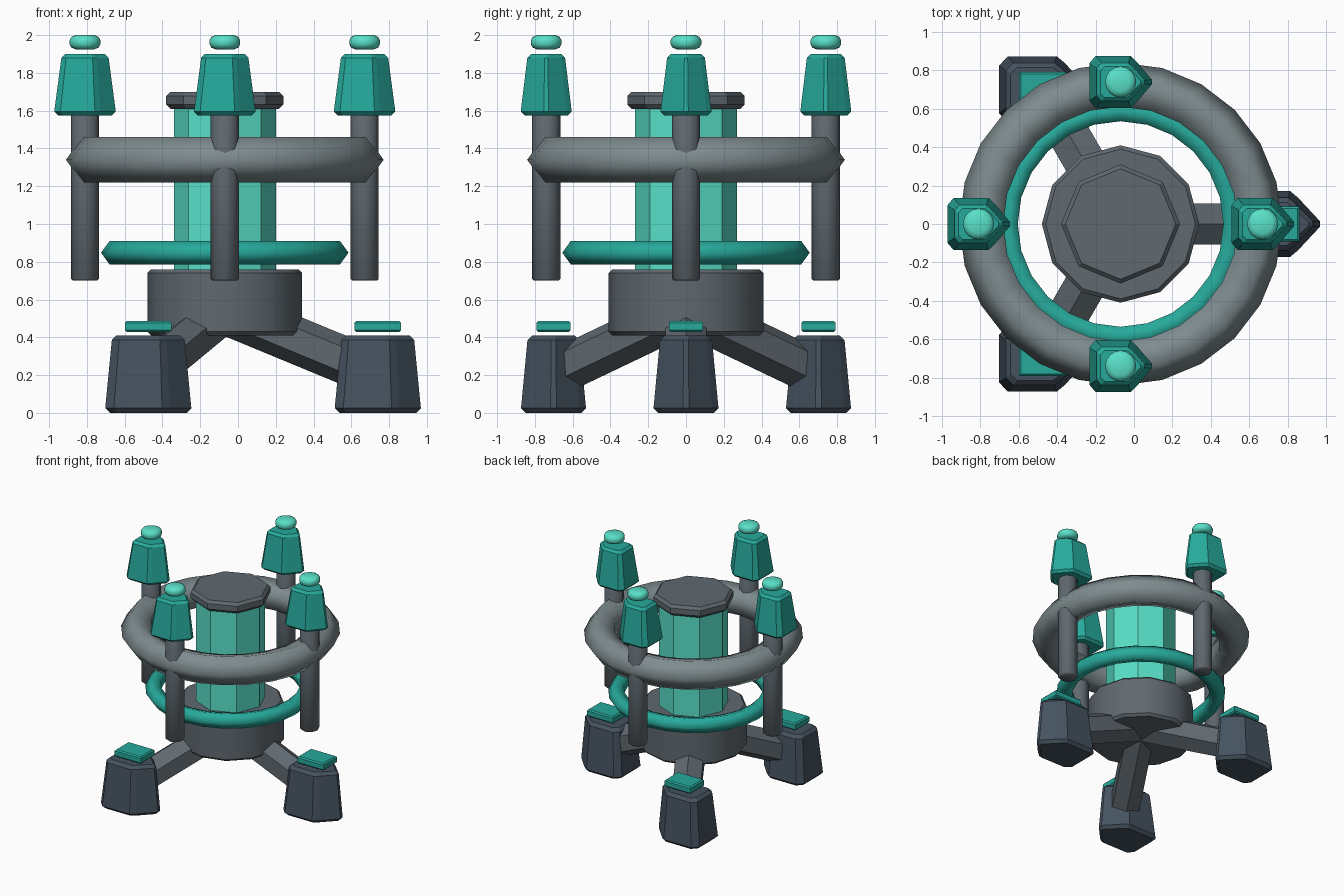
import bpy, bmesh
from math import sin, cos, pi, radians
from mathutils import Vector

if "Cube" in bpy.data.objects:
    bpy.data.objects.remove(bpy.data.objects["Cube"])

CX = -0.07  # main vertical axis


def mat(name, rgb):
    m = bpy.data.materials.new(name)
    m.diffuse_color = (*rgb, 1)
    m.use_nodes = True
    m.node_tree.nodes["Principled BSDF"].inputs["Base Color"].default_value = m.diffuse_color
    return m


TEAL = mat("teal", (0.02, 0.40, 0.33))
MINT = mat("mint", (0.10, 0.75, 0.58))
SLATE = mat("slate", (0.06, 0.085, 0.115))
STEEL = mat("steel", (0.115, 0.14, 0.16))
PALE = mat("pale_grey", (0.21, 0.26, 0.275))


def make(name, bm, material, loc=(0, 0, 0), smooth=None):
    bmesh.ops.recalc_face_normals(bm, faces=bm.faces[:])
    me = bpy.data.meshes.new(name)
    bm.to_mesh(me)
    bm.free()
    ob = bpy.data.objects.new(name, me)
    ob.location = loc
    bpy.context.collection.objects.link(ob)
    me.materials.append(material)
    if smooth:
        bpy.ops.object.select_all(action='DESELECT')
        ob.select_set(True)
        bpy.context.view_layer.objects.active = ob
        bpy.ops.object.shade_smooth_by_angle(angle=radians(smooth))
    return ob


def stack(name, rings, material, loc=(0, 0, 0), smooth=None):
    """Skin a list of closed rings of points and cap both ends."""
    bm = bmesh.new()
    loops = [[bm.verts.new(p) for p in r] for r in rings]
    n = len(rings[0])
    for a, b in zip(loops, loops[1:]):
        for i in range(n):
            j = (i + 1) % n
            bm.faces.new((a[i], a[j], b[j], b[i]))
    bm.faces.new(loops[0][::-1])
    bm.faces.new(loops[-1])
    return make(name, bm, material, loc, smooth)


def lathe(name, profile, sides, material, loc, smooth=None):
    rings = [[(r * cos(2 * pi * i / sides), r * sin(2 * pi * i / sides), z)
              for i in range(sides)] for r, z in profile]
    return stack(name, rings, material, loc, smooth)


def drum(name, r, z0, z1, c, sides, material, x=CX, y=0, smooth=None):
    prof = [(r - c, z0), (r, z0 + c), (r, z1 - c), (r - c, z1)]
    return lathe(name, prof, sides, material, (x, y, 0), smooth)


def torus(name, R, r, z, material, seg=24, sides=5):
    bm = bmesh.new()
    g = [[bm.verts.new(((R + r * cos(2 * pi * j / sides)) * cos(2 * pi * i / seg),
                        (R + r * cos(2 * pi * j / sides)) * sin(2 * pi * i / seg),
                        r * sin(2 * pi * j / sides)))
          for j in range(sides)] for i in range(seg)]
    for i in range(seg):
        for j in range(sides):
            a, b, k = g[i], g[(i + 1) % seg], (j + 1) % sides
            bm.faces.new((a[j], b[j], b[k], a[k]))
    return make(name, bm, material, (CX, 0, z), 80)


def wedge_block(name, base, top, z0, z1, c, material, x, y):
    """Tapered five-sided block pointing to +x, with chamfered edges."""
    plan = [(1, -.09), (1, .09), (.5, .8), (.32, 1), (-.8, 1), (-1, .72),
            (-1, -.72), (-.8, -1), (.32, -1), (.5, -.8)]

    def ring(t, inset, z):
        hx = base[0] + (top[0] - base[0]) * t - inset
        hy = base[1] + (top[1] - base[1]) * t - inset
        return [(px * hx, py * hy, z) for px, py in plan]
    rings = [ring(0, c, z0), ring(0, 0, z0 + c), ring(1, 0, z1 - c), ring(1, c, z1)]
    return stack(name, rings, material, (x, y, 0))


# Central body: base drum, glowing core, cap
drum("base_drum", 0.41, 0.41, 0.76, 0.02, 12, STEEL, smooth=35)
drum("glowing_core", 0.27, 0.74, 1.63, 0.01, 8, MINT)
drum("core_cap", 0.31, 1.61, 1.70, 0.022, 8, STEEL)

# Two hoops around the core
torus("upper_hoop", 0.714, 0.127, 1.34, PALE)
torus("lower_hoop", 0.589, 0.066, 0.848, TEAL)

# Four posts with lamp heads and round tips
for i in range(4):
    x = CX + 0.74 * cos(i * pi / 2)
    y = 0.74 * sin(i * pi / 2)
    drum(f"post_{i}", 0.075, 0.70, 1.70, 0.01, 8, STEEL, x, y, 50)
    wedge_block(f"lamp_head_{i}", (0.163, 0.135), (0.125, 0.10), 1.575, 1.90, 0.02, TEAL, x, y)
    tip = [(0.05, 1.925), (0.072, 1.934), (0.081, 1.952), (0.081, 1.973),
           (0.072, 1.99), (0.05, 2.0)]
    lathe(f"lamp_tip_{i}", tip, 16, MINT, (x, y, 0), 50)

# Three legs: sloping hexagonal strut, foot and pad
for i in range(3):
    a = i * 2 * pi / 3
    out = Vector((cos(a), sin(a), 0))
    side = Vector((-sin(a), cos(a), 0))
    p0 = Vector((CX, 0, 0.54))
    p1 = Vector((CX, 0, 0.205)) + out * 0.81
    up = (p1 - p0).normalized().cross(side)
    rings = [[p + side * (0.124 * sin(k * pi / 3)) + up * (0.124 * cos(k * pi / 3))
              for k in range(6)] for p in (p0, p1)]
    stack(f"strut_{i}", rings, STEEL)
    x, y = CX + 0.81 * out.x, 0.81 * out.y
    wedge_block(f"foot_{i}", (0.228, 0.172), (0.193, 0.138), 0.0, 0.41, 0.025, SLATE, x, y)
    pad = [[(sx * (0.123 - c), sy * (0.091 - c), z) for sx, sy in
            ((1, 1), (-1, 1), (-1, -1), (1, -1))]
           for c, z in ((0.01, 0.428), (0, 0.438), (0, 0.477), (0.01, 0.487))]
    stack(f"foot_pad_{i}", pad, TEAL, (x, y, 0))
